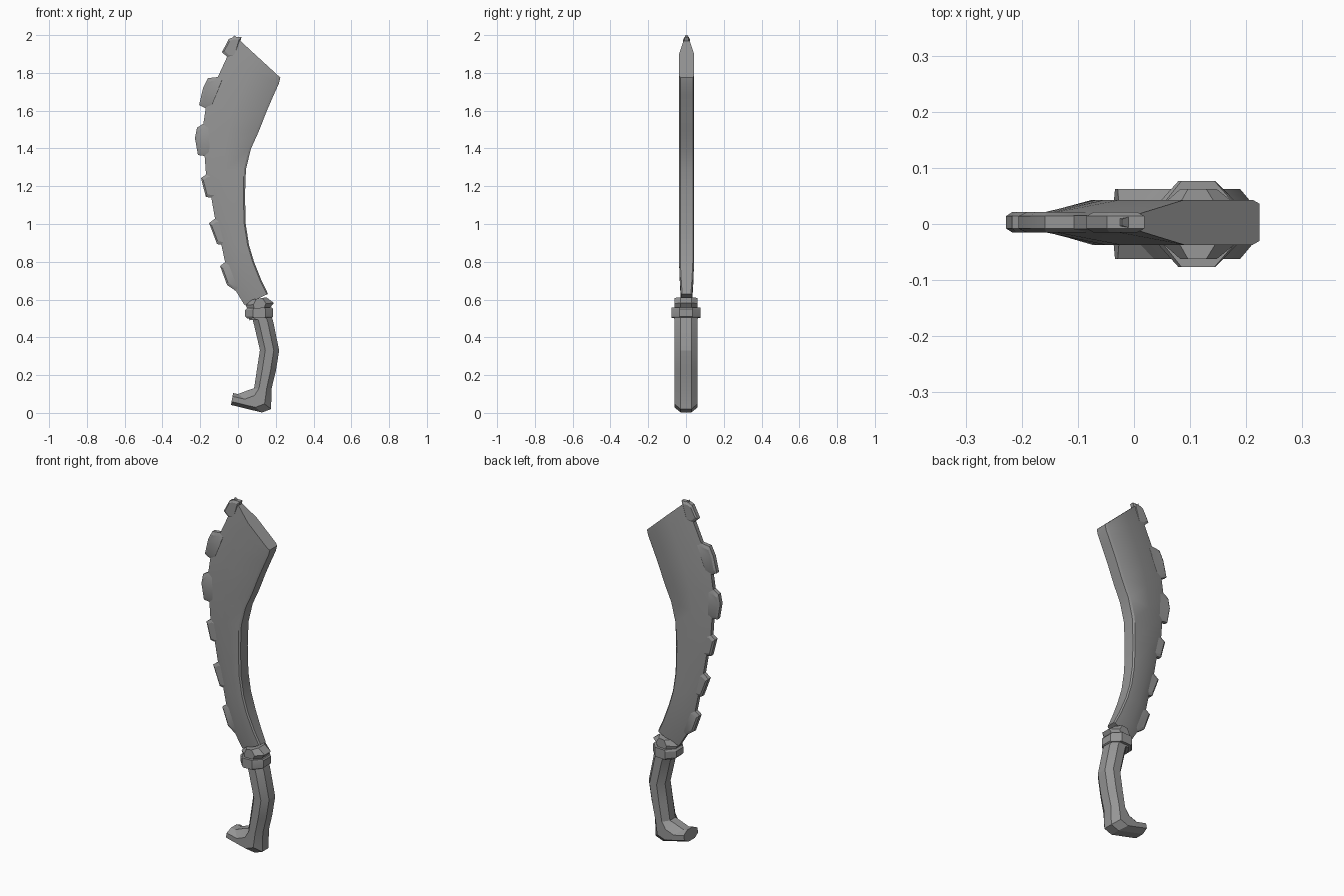
import bpy, bmesh, math
from mathutils import Vector

cube = bpy.data.objects.get("Cube")
if cube:
    bpy.data.objects.remove(cube, do_unlink=True)

grey = bpy.data.materials.new("plain grey")
grey.use_nodes = True
tone = (0.3, 0.3, 0.3, 1)
grey.diffuse_color = tone
grey.node_tree.nodes["Principled BSDF"].inputs["Base Color"].default_value = tone


def skin_rings(name, rings, smooth_angle):
    """Join a row of closed rings with quads and cap both ends."""
    bm = bmesh.new()
    loops = [[bm.verts.new(p) for p in ring] for ring in rings]
    for lower, upper in zip(loops, loops[1:]):
        for i in range(len(lower)):
            j = (i + 1) % len(lower)
            bm.faces.new((lower[i], lower[j], upper[j], upper[i]))
    bm.faces.new(loops[0][::-1])
    bm.faces.new(loops[-1])
    bmesh.ops.recalc_face_normals(bm, faces=bm.faces)
    mesh = bpy.data.meshes.new(name)
    bm.to_mesh(mesh)
    bm.free()
    mesh.materials.append(grey)
    obj = bpy.data.objects.new(name, mesh)
    bpy.context.collection.objects.link(obj)
    bpy.ops.object.select_all(action="DESELECT")
    obj.select_set(True)
    bpy.context.view_layer.objects.active = obj
    bpy.ops.object.shade_smooth_by_angle(angle=math.radians(smooth_angle))
    return obj


def cross_ring(left, right, section, shift=0.0):
    """Mirror a half section (position across, half thickness) about the mid plane."""
    a, b = (Vector((x, 0, z)) for x, z in (left, right))
    front = [a.lerp(b, u) + Vector((0, shift - h, 0)) for u, h in section]
    back = [a.lerp(b, u) + Vector((0, shift + h, 0)) for u, h in reversed(section)]
    return front + back


# Blade: thin toothed edge on the left, thick blunt edge on the right
blade_rows = [
    ((.035, .57), (.159, .63)), ((-.011, .645), (.125, .7)),
    ((-.069, .8), (.085, .8)), ((-.09, .9), (.058, .89)),
    ((-.122, 1.03), (.041, 1)), ((-.145, 1.16), (.037, 1.15)),
    ((-.17, 1.27), (.042, 1.29)), ((-.178, 1.38), (.069, 1.4)),
    ((-.185, 1.52), (.11, 1.49)), ((-.17, 1.62), (.153, 1.6)),
    ((-.106, 1.78), (.19, 1.685)), ((-.06, 1.88), (.217, 1.745)),
    ((-.021, 2), (.224, 1.775)),
]
rings = []
for i, (left, right) in enumerate(blade_rows):
    full = min(.04, .03 + .005 * i)
    edge = .006 if i == len(blade_rows) - 1 else .012
    section = [(0, edge), (.45, full), (.95, full), (1, full - .007)]
    rings.append(cross_ring(left, right, section, shift=.003))
skin_rings("blade", rings, 30)

# Teeth: chamfered plates rooted inside the thin edge
teeth = [
    [(-.021, 1.99), (-.048, 1.98), (-.085, 1.91), (-.053, 1.88)],
    [(-.106, 1.778), (-.159, 1.772), (-.185, 1.72), (-.206, 1.63), (-.175, 1.614)],
    [(-.185, 1.53), (-.217, 1.51), (-.228, 1.455), (-.212, 1.365), (-.175, 1.36)],
    [(-.165, 1.265), (-.196, 1.243), (-.17, 1.143), (-.132, 1.138)],
    [(-.12, 1.03), (-.153, 1.005), (-.111, .894), (-.085, .889)],
    [(-.065, .8), (-.095, .778), (-.058, .677), (-.011, .645)],
]
for number, outer in enumerate(teeth):
    roots = [(x + .04, z) for x, z in (outer[-1], outer[0])]
    outline = [Vector((x, 0, z)) for x, z in outer + roots]
    centre = sum(outline, Vector()) / len(outline)
    rings = []
    for scale, y in ((.75, -.018), (1, -.011), (1, .011), (.75, .018)):
        rings.append([centre.lerp(p, scale) + Vector((0, y + .003, 0)) for p in outline])
    skin_rings(f"tooth_{number + 1}", rings, 20)


# Grip with the pommel curling to the left
def faceted(half):
    return [(0, half * .4), (.28, half), (.72, half), (1, half * .45)]


grip_rows = [
    ((.07, .52), (.165, .54)), ((.085, .466), (.185, .49)),
    ((.116, .333), (.218, .33)), ((.1, .228), (.2, .22)),
    ((.085, .13), (.178, .13)), ((.053, .12), (.175, .02)),
    ((0, .1), (.127, .002)), ((-.026, .105), (-.037, .042)),
]
skin_rings("grip", [cross_ring(a, b, faceted(.062)) for a, b in grip_rows], 20)

# Collar ring around the grip, and the socket that holds the blade
collar_rows = [
    ((.048, .5), (.18, .505)), ((.038, .51), (.186, .51)),
    ((.038, .545), (.186, .55)), ((.048, .555), (.18, .558)),
]
skin_rings("collar", [cross_ring(a, b, faceted(.077)) for a, b in collar_rows], 20)
socket_rows = [
    ((.06, .49), (.165, .5)), ((.055, .54), (.165, .55)),
    ((.04, .57), (.19, .582)), ((.075, .6), (.15, .612)),
]
skin_rings("socket", [cross_ring(a, b, faceted(.062)) for a, b in socket_rows], 20)
